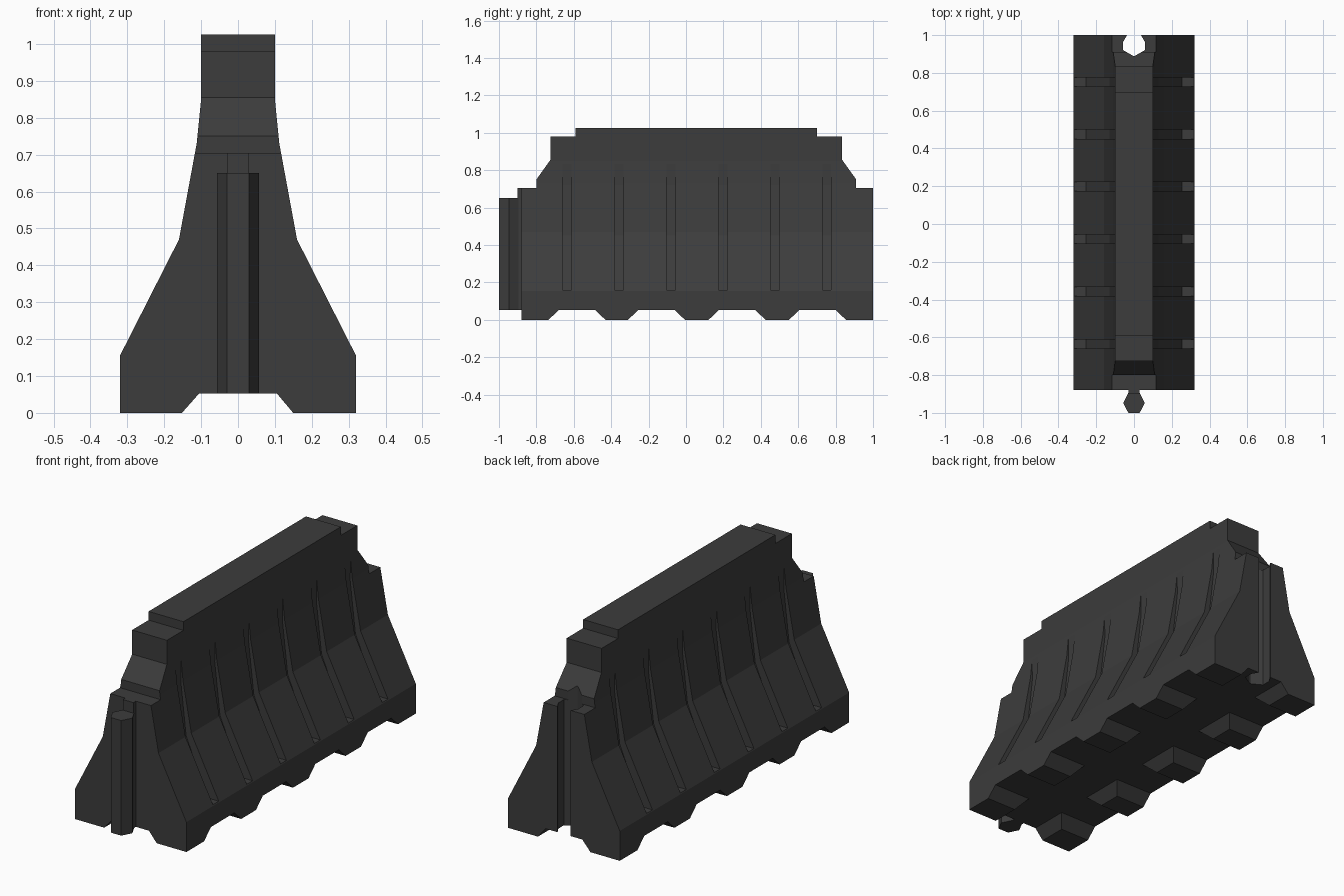
import bpy, bmesh
from mathutils import Vector

if "Cube" in bpy.data.objects:
    bpy.data.objects.remove(bpy.data.objects["Cube"])


def prism(name, loops, axis, spans):
    """Extrude a 2D outline along an axis, once per (outline, span) pair."""
    bm = bmesh.new()
    for outline, (a, b) in zip(loops, spans):
        def at(p, t):
            c = list(p)
            c.insert(axis, t)
            return bm.verts.new(Vector(c))
        face = bm.faces.new([at(p, a) for p in outline])
        step = Vector((0, 0, 0))
        step[axis] = b - a
        new = bmesh.ops.extrude_face_region(bm, geom=[face], use_keep_orig=True)
        bmesh.ops.translate(bm, vec=step, verts=[v for v in new["geom"] if isinstance(v, bmesh.types.BMVert)])
    bmesh.ops.recalc_face_normals(bm, faces=bm.faces)
    mesh = bpy.data.meshes.new(name)
    bm.to_mesh(mesh)
    bm.free()
    obj = bpy.data.objects.new(name, mesh)
    bpy.context.collection.objects.link(obj)
    return obj


def mirror_x(half):
    return half + [(-x, y) for x, y in reversed(half)]


def boolean(target, tool, operation):
    mod = target.modifiers.new(operation, 'BOOLEAN')
    mod.object, mod.operation, mod.solver = tool, operation, 'EXACT'
    bpy.context.view_layer.objects.active = target
    bpy.ops.object.modifier_apply(modifier=mod.name)
    bpy.data.objects.remove(tool)


# Barrier body: flared cross-section with a lengthwise channel underneath
section = mirror_x([(0.105, 0.053), (0.205, -0.06), (0.32, -0.06), (0.32, 0.155),
                    (0.16, 0.47), (0.112, 0.73), (0.10, 0.85), (0.10, 1.1)])
section[1] = (0.20, -0.06)
body = prism("barrier_body", [section], 1, [(-1.2, 1.2)])

# Side outline: stepped ends on top, four forklift notches below
side = [(-0.88, 0)]
for y in (-0.583, -0.158, 0.273, 0.703):
    side += [(y - 0.152, 0), (y - 0.096, 0.053), (y + 0.096, 0.053), (y + 0.152, 0)]
side += [(1, 0), (1, 0.705), (0.91, 0.705), (0.91, 0.75), (0.835, 0.855),
         (0.835, 0.98), (0.70, 0.98), (0.70, 1.025), (-0.59, 1.025), (-0.59, 0.98),
         (-0.725, 0.98), (-0.725, 0.855), (-0.80, 0.75), (-0.80, 0.705), (-0.88, 0.705)]
boolean(body, prism("outline_tool", [side], 0, [(-0.6, 0.6)]), 'INTERSECT')

# Tapering grooves on both flanks
groove = [(0.5, 0.16), (0.253, 0.16), (0.13, 0.45), (0.10, 0.72), (0.102, 0.86), (0.5, 0.86)]
loops, spans = [], []
for i in range(6):
    y = -0.635 + i * 0.2775
    for s in (1, -1):
        loops.append([(s * x, z) for x, z in groove])
        spans.append((y - 0.024, y + 0.024))
boolean(body, prism("groove_tool", loops, 1, spans), 'DIFFERENCE')

# Connector socket in the back end
socket = mirror_x([(0.035, 1.1), (0.037, 1.0), (0.057, 0.965), (0.057, 0.92), (0.004, 0.89)])
boolean(body, prism("socket_tool", [socket], 2, [(-0.2, 0.84)]), 'DIFFERENCE')

# Connector neck and hexagonal post on the front end
neck = prism("connector_neck", [mirror_x([(0.03, -0.90), (0.03, -0.87)])], 2, [(0.053, 0.705)])
post = prism("connector_post", [mirror_x([(0.03, -1.0), (0.057, -0.947), (0.03, -0.895)])],
             2, [(0.053, 0.65)])

# Dark plastic
mat = bpy.data.materials.new("dark_plastic")
mat.diffuse_color = (0.045, 0.045, 0.045, 1)
mat.use_nodes = True
mat.node_tree.nodes["Principled BSDF"].inputs["Base Color"].default_value = mat.diffuse_color
for obj in (body, neck, post):
    obj.data.materials.clear()
    obj.data.materials.append(mat)
